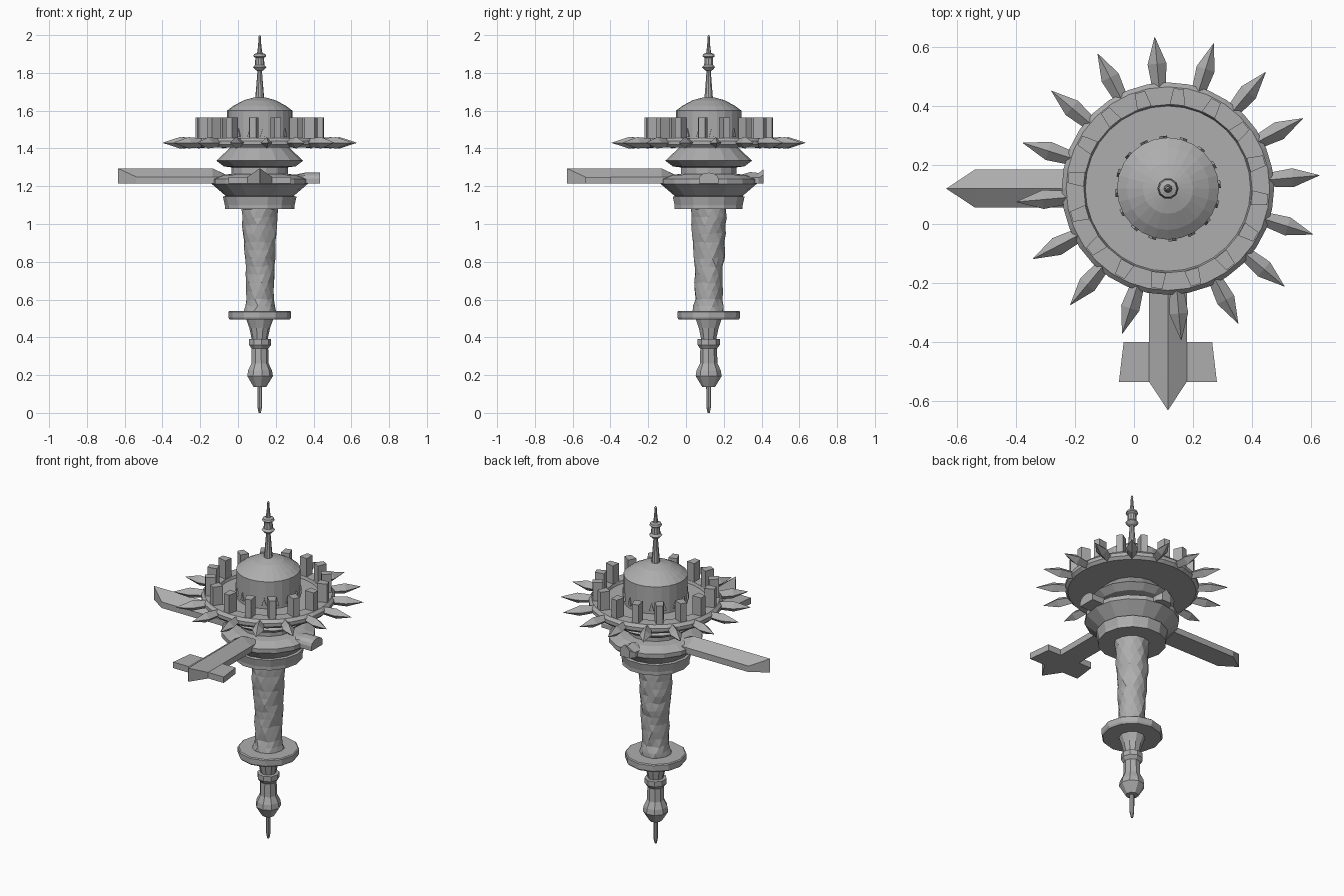
import bpy, bmesh, math, random
from mathutils import Matrix, Vector

if "Cube" in bpy.data.objects:
    bpy.data.objects.remove(bpy.data.objects["Cube"])

random.seed(4)
CX, CY = 0.115, 0.12
stone = bpy.data.materials.new("grey stone")
stone.diffuse_color = (0.42, 0.42, 0.42, 1)
stone.use_nodes = True
stone.node_tree.nodes["Principled BSDF"].inputs["Base Color"].default_value = stone.diffuse_color


def finish(name, bm):
    bmesh.ops.recalc_face_normals(bm, faces=bm.faces)
    me = bpy.data.meshes.new(name)
    bm.to_mesh(me)
    bm.free()
    me.materials.append(stone)
    ob = bpy.data.objects.new(name, me)
    ob.location = (CX, CY, 0)
    bpy.context.collection.objects.link(ob)
    return ob


def lathe(name, profile, sides, jitter=0.0, turn=0.0):
    """Flat-faced turned solid from (radius, height) pairs, capped at both ends."""
    bm = bmesh.new()
    rings = []
    for i, (r, z) in enumerate(profile):
        ring = []
        for k in range(sides):
            a = turn + math.tau * (k + (0.5 * (i % 2) if jitter else 0)) / sides
            q = r + random.uniform(-jitter, jitter)
            ring.append(bm.verts.new((q * math.cos(a), q * math.sin(a),
                                      z + random.uniform(-jitter, jitter))))
        rings.append(ring)
    for lo, hi in zip(rings, rings[1:]):
        for k in range(sides):
            n = (k + 1) % sides
            bm.faces.new((lo[k], lo[n], hi[n], hi[k]))
    bm.faces.new(rings[0][::-1])
    bm.faces.new(rings[-1])
    if jitter:
        bmesh.ops.triangulate(bm, faces=bm.faces)
    return finish(name, bm)


def prism(bm, outline, z0, z1):
    """Extrude a flat outline between two heights."""
    lo = [bm.verts.new((x, y, z0)) for x, y in outline]
    hi = [bm.verts.new((x, y, z1)) for x, y in outline]
    bm.faces.new(lo[::-1])
    bm.faces.new(hi)
    for k in range(len(lo)):
        n = (k + 1) % len(lo)
        bm.faces.new((lo[k], lo[n], hi[n], hi[k]))


def loft(bm, sections):
    """Join equal-length closed sections and cap the ends."""
    rows = [[bm.verts.new(p) for p in s] for s in sections]
    for a, b in zip(rows, rows[1:]):
        for k in range(len(a)):
            n = (k + 1) % len(a)
            bm.faces.new((a[k], a[n], b[n], b[k]))
    bm.faces.new(rows[0])
    bm.faces.new(rows[-1][::-1])


def radial(name, count, start, build):
    """Repeat a part built along +x around the tower axis."""
    bm = bmesh.new()
    for k in range(count):
        old = set(bm.verts)
        build(bm)
        new = [v for v in bm.verts if v not in old]
        turn = Matrix.Rotation(math.radians(start + 360 * k / count), 3, 'Z')
        bmesh.ops.rotate(bm, verts=new, cent=(0, 0, 0), matrix=turn)
    return finish(name, bm)


# Lower needle, bulb and flared collar
lathe("lower_needle", [(0.006, 0.0), (0.012, 0.03), (0.013, 0.15)], 8)
lathe("lower_bulb", [(0.035, 0.138), (0.07, 0.195), (0.065, 0.225), (0.047, 0.262),
                     (0.045, 0.34), (0.06, 0.36), (0.06, 0.39), (0.04, 0.392)], 9)
lathe("lower_neck", [(0.04, 0.38), (0.055, 0.45), (0.073, 0.5)], 10)
lathe("lower_disc", [(0.16, 0.495), (0.166, 0.505), (0.166, 0.535), (0.16, 0.54)], 12)

# Rough rock shaft
shaft = [(0.085, 0.535), (0.08, 0.565), (0.07, 0.6)]
shaft += [(0.072 + 0.022 * t / 10, 0.645 + 0.0435 * t) for t in range(11)]
lathe("rough_shaft", shaft, 13, jitter=0.005)

# Tiered hall
lathe("base_tier", [(0.185, 1.08), (0.185, 1.10), (0.195, 1.145), (0.17, 1.15)], 14)
lathe("flange", [(0.17, 1.14), (0.255, 1.213), (0.255, 1.238), (0.20, 1.26), (0.15, 1.265)], 16)
lathe("hall_neck", [(0.15, 1.25), (0.15, 1.31)], 14)
lathe("hall_roof", [(0.15, 1.30), (0.19, 1.305), (0.23, 1.335), (0.155, 1.405), (0.15, 1.41)], 16)

# Wide platform with a sunken court, then the domed drum
lathe("platform", [(0.345, 1.405), (0.36, 1.42), (0.36, 1.44), (0.345, 1.456),
                   (0.285, 1.456), (0.28, 1.44)], 32)
lathe("drum", [(0.173, 1.43), (0.173, 1.6)], 24)
lathe("dome", [(0.173, 1.6), (0.14, 1.625), (0.085, 1.655), (0.03, 1.67)], 24)
lathe("spire", [(0.024, 1.665), (0.019, 1.72), (0.012, 1.81), (0.022, 1.815), (0.036, 1.83),
                (0.025, 1.842), (0.023, 1.88), (0.034, 1.888), (0.03, 1.9), (0.014, 1.905),
                (0.009, 1.94), (0.006, 1.985), (0.008, 1.99), (0.002, 2.0)], 10)


def spike(bm):
    def ring(x, w, h):
        return [(x, -w, 1.43), (x, 0, 1.43 - h), (x, w, 1.43), (x, 0, 1.43 + h)]
    loft(bm, [ring(0.33, 0.022, 0.022), ring(0.425, 0.032, 0.03), ring(0.515, 0.001, 0.001)])


def merlon(bm):
    prism(bm, [(0.285, -0.025), (0.34, -0.018), (0.34, 0.018), (0.285, 0.025)], 1.44, 1.565)


def niche(bm):
    # triangular niche plate on the drum wall
    loft(bm, [[(x, -0.013, 1.46), (x, 0.013, 1.46), (x, 0, 1.505)] for x in (0.168, 0.179)])


radial("rim_spikes", 16, 5, spike)
radial("merlons", 16, 16.25, merlon)
radial("drum_niches", 16, 5, niche)


def gable(x, w=0.064, side=1.25, top=1.295):
    return [(x, -w, 1.214), (x, w, 1.214), (x, w, side), (x, 0, top), (x, -w, side)]


def arm(name, angle, wings=False):
    # Ridged arm with a pointed prow
    bm = bmesh.new()
    prow = [(0.75, -0.001, 1.214), (0.75, 0.001, 1.214), (0.75, 0.001, 1.294),
            (0.75, 0, 1.295), (0.75, -0.001, 1.294)]
    loft(bm, [gable(0.16, top=1.252), gable(0.25), gable(0.655), prow])
    if wings:
        for s in (-1, 1):
            prism(bm, [(0.52, 0.05 * s), (0.52, 0.15 * s), (0.655, 0.166 * s), (0.655, 0.05 * s)],
                  1.214, 1.25)
    bmesh.ops.rotate(bm, verts=bm.verts, cent=(0, 0, 0),
                     matrix=Matrix.Rotation(math.radians(angle), 3, 'Z'))
    return finish(name, bm)


arm("left_arm", 180)
arm("front_arm", 270, wings=True)

# Short round-topped stub on the right
bm = bmesh.new()


def arch(x, h):
    pts = [(x, -0.052, 1.214), (x, 0.052, 1.214)]
    return pts + [(x, 0.052 * math.cos(a), 1.24 + h * math.sin(a))
                  for a in [math.pi * k / 6 for k in range(7)]]


loft(bm, [arch(0.16, 0.015), arch(0.24, 0.032), arch(0.32, 0.032)])
finish("right_stub", bm)

# Short beaked stub at the back
bm = bmesh.new()
loft(bm, [gable(0.15, 0.055, 1.24, 1.255), gable(0.22, 0.055, 1.245, 1.275),
          gable(0.265, 0.05, 1.245, 1.27), gable(0.29, 0.03, 1.26, 1.29)])
bmesh.ops.rotate(bm, verts=bm.verts, cent=(0, 0, 0), matrix=Matrix.Rotation(math.pi / 2, 3, 'Z'))
finish("back_stub", bm)
